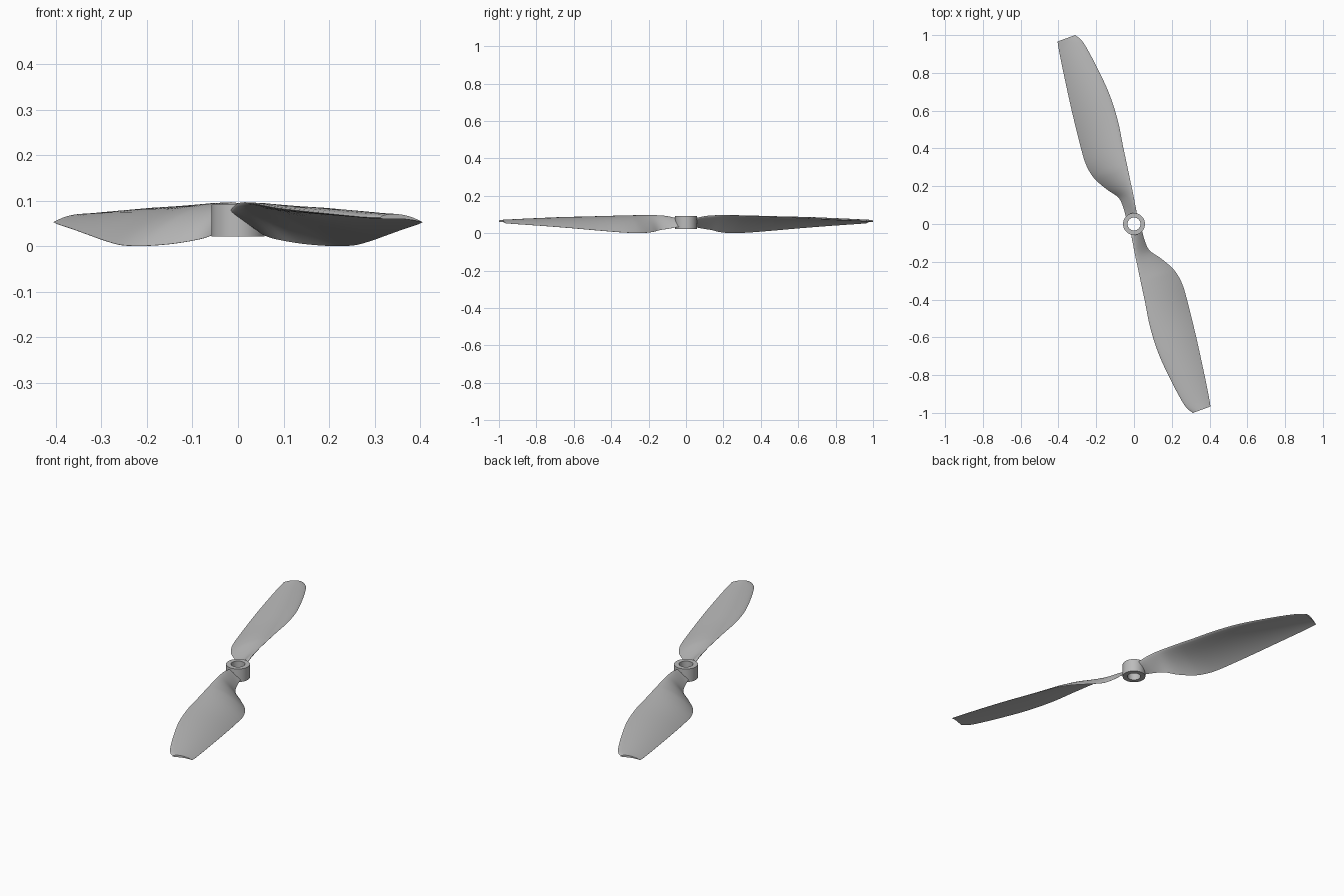
import bpy, bmesh, math
from mathutils import Vector, Matrix

if "Cube" in bpy.data.objects:
    bpy.data.objects.remove(bpy.data.objects["Cube"], do_unlink=True)

grey = bpy.data.materials.new("matte_grey")
grey.use_nodes = True
GREY = (0.5, 0.5, 0.5, 1)
grey.diffuse_color = GREY
grey.node_tree.nodes["Principled BSDF"].inputs["Base Color"].default_value = GREY

# Blade stations: radius, leading edge offset and height, trailing edge offset and height
STATIONS = [
    (.045, -.033, .080, .028, .035),
    (.10, -.042, .092, .023, .025),
    (.16, -.052, .096, .029, .016),
    (.217, -.060, .096, .069, .006),
    (.285, -.070, .094, .108, .001),
    (.34, -.078, .092, .125, .001),
    (.41, -.088, .089, .130, .004),
    (.54, -.108, .084, .118, .014),
    (.68, -.115, .079, .102, .026),
    (.82, -.105, .073, .083, .037),
    (.95, -.088, .067, .064, .046),
    (1.01, -.074, .064, .054, .050),
    (1.046, -.052, .063, .047, .053),
]
RADIAL = Vector((.345, -.939, 0))
ACROSS = Vector((.939, .345, 0))
UP = Vector((0, 0, 1))


def smooth_stations(rows, steps=4):
    """Catmull-Rom interpolation through the stations."""
    rows = [Vector(r) for r in rows]
    out = []
    for i in range(len(rows) - 1):
        a, b, c, d = rows[max(i - 1, 0)], rows[i], rows[i + 1], rows[min(i + 2, len(rows) - 1)]
        for k in range(steps):
            t = k / steps
            out.append(b + (c - a) * (t / 2) + (a * 2 - b * 5 + c * 4 - d) * (t * t / 2)
                       + (b * 3 - a - c * 3 + d) * (t ** 3 / 2))
    return out + [rows[-1]]


def airfoil(row, n=12):
    """Closed cambered section, over the top then back underneath."""
    r, ta, za, tb, zb = row
    lead = RADIAL * r + ACROSS * ta + UP * za
    chord = ACROSS * (tb - ta) + UP * (zb - za)
    size = chord.length
    normal = (ACROSS * (za - zb) + UP * (tb - ta)).normalized()
    thick = max(.075 * size, .011)

    def point(s, side):
        camber = .07 * size * 4 * s * (1 - s) * min(1, r / .3)
        half = thick * (1.48 * math.sqrt(s) - .63 * s - 1.76 * s**2 + 1.42 * s**3 - .49 * s**4)
        return lead + chord * s + normal * (camber + side * half)

    spread = [(1 - math.cos(math.pi * i / n)) / 2 for i in range(n + 1)]
    return [point(s, 1) for s in spread] + [point(s, -1) for s in reversed(spread[1:])]


def finish(name, bm, angle):
    bmesh.ops.recalc_face_normals(bm, faces=bm.faces)
    mesh = bpy.data.meshes.new(name)
    bm.to_mesh(mesh)
    bm.free()
    mesh.materials.append(grey)
    obj = bpy.data.objects.new(name, mesh)
    bpy.context.collection.objects.link(obj)
    bpy.ops.object.select_all(action='DESELECT')
    obj.select_set(True)
    bpy.context.view_layer.objects.active = obj
    bpy.ops.object.shade_smooth_by_angle(angle=math.radians(angle))


def loft(bm, rings, closed=False):
    """Skin quads between consecutive rings, optionally joining last to first."""
    count = len(rings[0])
    for i in range(len(rings) if closed else len(rings) - 1):
        a, b = rings[i], rings[(i + 1) % len(rings)]
        for j in range(count):
            k = (j + 1) % count
            bm.faces.new((a[j], a[k], b[k], b[j]))


# Twisted blades, identical under a half turn
for name, turn in (("front_blade", 0), ("back_blade", math.pi)):
    bm = bmesh.new()
    rings = [[bm.verts.new(p) for p in airfoil(row)] for row in smooth_stations(STATIONS)]
    loft(bm, rings)
    bm.faces.new(rings[0])
    bm.faces.new(rings[-1])
    bmesh.ops.transform(bm, matrix=Matrix.Rotation(turn, 4, 'Z'), verts=bm.verts)
    finish(name, bm, 50)

# Hub sleeve with the shaft hole
bm = bmesh.new()
profile = [(.034, .022), (.058, .022), (.058, .092), (.034, .092)]
hub = []
for rad, z in profile:
    angles = [2 * math.pi * i / 48 for i in range(48)]
    hub.append([bm.verts.new((rad * math.cos(a), rad * math.sin(a), z)) for a in angles])
loft(bm, hub, closed=True)
finish("hub", bm, 30)
